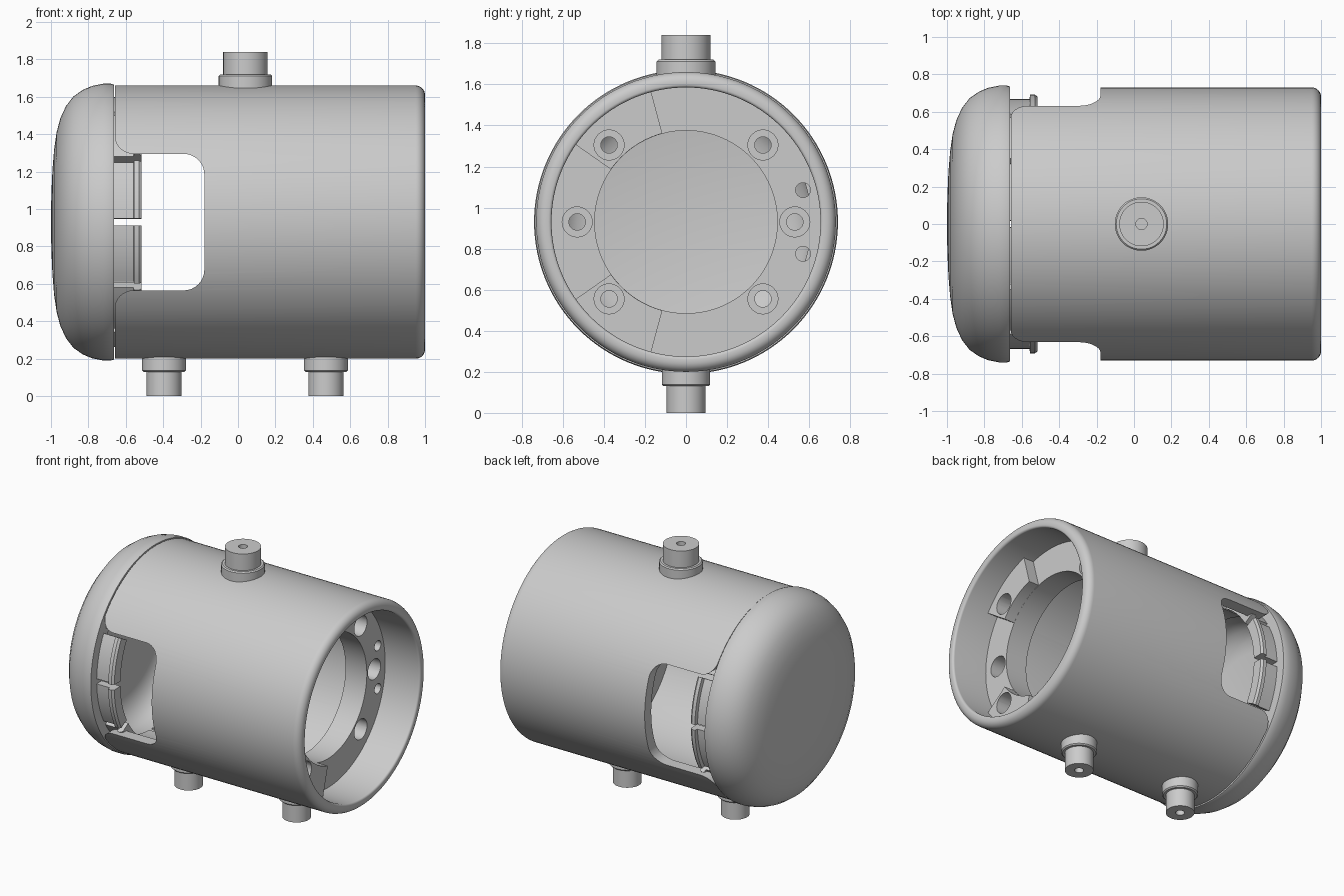
import bpy
import bmesh
from math import sin, cos, pi, radians

if "Cube" in bpy.data.objects:
    bpy.data.objects.remove(bpy.data.objects["Cube"])

AXIS_Z = 0.93
grey = bpy.data.materials.new("light_grey")
grey.use_nodes = True
grey.diffuse_color = (0.6, 0.6, 0.6, 1)
grey.node_tree.nodes["Principled BSDF"].inputs["Base Color"].default_value = (0.6, 0.6, 0.6, 1)


def along_x(a, r, c):
    return (a, r * cos(c), AXIS_Z + r * sin(c))


def revolve(bm, profile, place=along_x, start=0, end=360, steps=96):
    """Turn a closed (along, radius) profile about an axis; part turns get end caps."""
    full = end - start == 360
    count = steps if full else steps + 1
    rings = []
    for i in range(count):
        c = radians(start + (end - start) * i / steps)
        rings.append([bm.verts.new(place(a, r, c)) for a, r in profile])
    n = len(profile)
    for i in range(steps):
        p, q = rings[i], rings[(i + 1) % count]
        for j in range(n):
            k = (j + 1) % n
            bm.faces.new((p[j], p[k], q[k], q[j]))
    if not full:
        bm.faces.new(rings[0])
        bm.faces.new(rings[-1])


def finish(name, bm):
    bmesh.ops.remove_doubles(bm, verts=bm.verts, dist=1e-5)
    bmesh.ops.recalc_face_normals(bm, faces=bm.faces)
    mesh = bpy.data.meshes.new(name)
    bm.to_mesh(mesh)
    bm.free()
    mesh.materials.append(grey)
    ob = bpy.data.objects.new(name, mesh)
    bpy.context.collection.objects.link(ob)
    return ob


def activate(ob):
    bpy.ops.object.select_all(action='DESELECT')
    ob.select_set(True)
    bpy.context.view_layer.objects.active = ob


def smooth(ob):
    activate(ob)
    bpy.ops.object.shade_smooth_by_angle(angle=radians(32))


def cut(ob, cutter):
    activate(ob)
    mod = ob.modifiers.new("cut", 'BOOLEAN')
    mod.solver = 'EXACT'
    mod.object = cutter
    bpy.ops.object.modifier_apply(modifier=mod.name)


def arc(cx, cy, r, a0, a1, n=8):
    return [(cx + r * cos(radians(a0 + (a1 - a0) * i / n)),
             cy + r * sin(radians(a0 + (a1 - a0) * i / n))) for i in range(n + 1)]


# Main shell: open tube with a rounded lip
bm = bmesh.new()
revolve(bm, [(-0.658, 0.655), (-0.658, 0.73)] + arc(0.95, 0.68, 0.05, 90, 0)
        + arc(0.985, 0.67, 0.015, 0, -90, 4), steps=128)
shell = finish("shell", bm)

# Side windows: rounded at the back corners, flared at the seam
upper = [(-0.8, 0.46), (-0.66, 0.46)] + arc(-0.56, 0.465, 0.1, 180, 270) + arc(-0.29, 0.255, 0.11, 90, 0)
outline = upper + [(x, -z) for x, z in reversed(upper)]
bm = bmesh.new()
face = bm.faces.new([bm.verts.new((x, -1, AXIS_Z + z)) for x, z in outline])
side = bmesh.ops.extrude_face_region(bm, geom=[face])["geom"]
bmesh.ops.translate(bm, vec=(0, 2, 0), verts=[v for v in side if isinstance(v, bmesh.types.BMVert)])
window_cutter = finish("window_cutter", bm)
cut(shell, window_cutter)
bpy.data.objects.remove(window_cutter)
smooth(shell)

# Hollow domed end cap
bm = bmesh.new()
revolve(bm, [(-1, 0), (-0.998, 0.15), (-0.992, 0.28), (-0.983, 0.39), (-0.97, 0.48), (-0.95, 0.555),
             (-0.92, 0.62), (-0.88, 0.672), (-0.83, 0.707), (-0.78, 0.728), (-0.72, 0.74),
             (-0.68, 0.74), (-0.664, 0.735), (-0.664, 0.62), (-0.80, 0.62), (-0.86, 0.59),
             (-0.91, 0.53), (-0.93, 0.45), (-0.93, 0)], steps=128)
smooth(finish("end_cap", bm))

# Ring of snap clips on the cap
bm = bmesh.new()
for i in range(12):
    mid = 15 + 30 * i
    revolve(bm, [(-0.70, 0.61), (-0.515, 0.61), (-0.515, 0.68), (-0.53, 0.692),
                 (-0.555, 0.692), (-0.56, 0.668), (-0.70, 0.668)],
            start=mid - 13.4, end=mid + 13.4, steps=8)
smooth(finish("snap_clips", bm))

# Inner mounting flange and its two raised pads
bm = bmesh.new()
revolve(bm, [(0.55, 0.445), (0.72, 0.445), (0.72, 0.67), (0.55, 0.67)])
flange = finish("mounting_flange", bm)
pads = []
for name, a in (("upper_pad", 105), ("lower_pad", 215)):
    bm = bmesh.new()
    revolve(bm, [(0.70, 0.446), (0.80, 0.446), (0.80, 0.67), (0.70, 0.67)], start=a, end=a + 40, steps=16)
    pads.append(finish(name, bm))

# Counterbored screw holes and two small pin holes
bm = bmesh.new()


def drill(y, z, profile):
    revolve(bm, profile, lambda a, r, c: (a, y + r * cos(c), AXIS_Z + z + r * sin(c)), steps=32)


for a in (0, 45, 135, 180, 225, 315):
    drill(0.53 * cos(radians(a)), 0.53 * sin(radians(a)),
          [(0.45, 0), (0.45, 0.04), (0.62, 0.04), (0.62, 0.073), (0.9, 0.073), (0.9, 0)])
for z in (-0.155, 0.155):
    drill(0.57, z, [(0.45, 0), (0.45, 0.036), (0.9, 0.036), (0.9, 0)])
hole_cutter = finish("hole_cutter", bm)
for ob in [flange] + pads:
    cut(ob, hole_cutter)
    smooth(ob)
bpy.data.objects.remove(hole_cutter)


# Pipe stubs: collar, pipe and a narrow bore
def stub(name, x, up, collar, pipe, step, tip):
    def place(a, r, c):
        return (x + r * cos(c), r * sin(c), AXIS_Z + up * a)
    b = bmesh.new()
    revolve(b, [(0.69, 0), (0.69, collar), (step - 0.008, collar), (step, collar - 0.008),
                (step, pipe), (tip, pipe), (tip, 0.03), (tip - 0.15, 0.03), (tip - 0.15, 0)],
            place, steps=48)
    smooth(finish(name, b))


stub("top_pipe", 0.04, 1, 0.143, 0.119, 0.79, 0.91)
stub("bottom_pipe_left", 0.47, -1, 0.118, 0.094, 0.80, 0.93)
stub("bottom_pipe_right", -0.395, -1, 0.118, 0.094, 0.80, 0.93)
